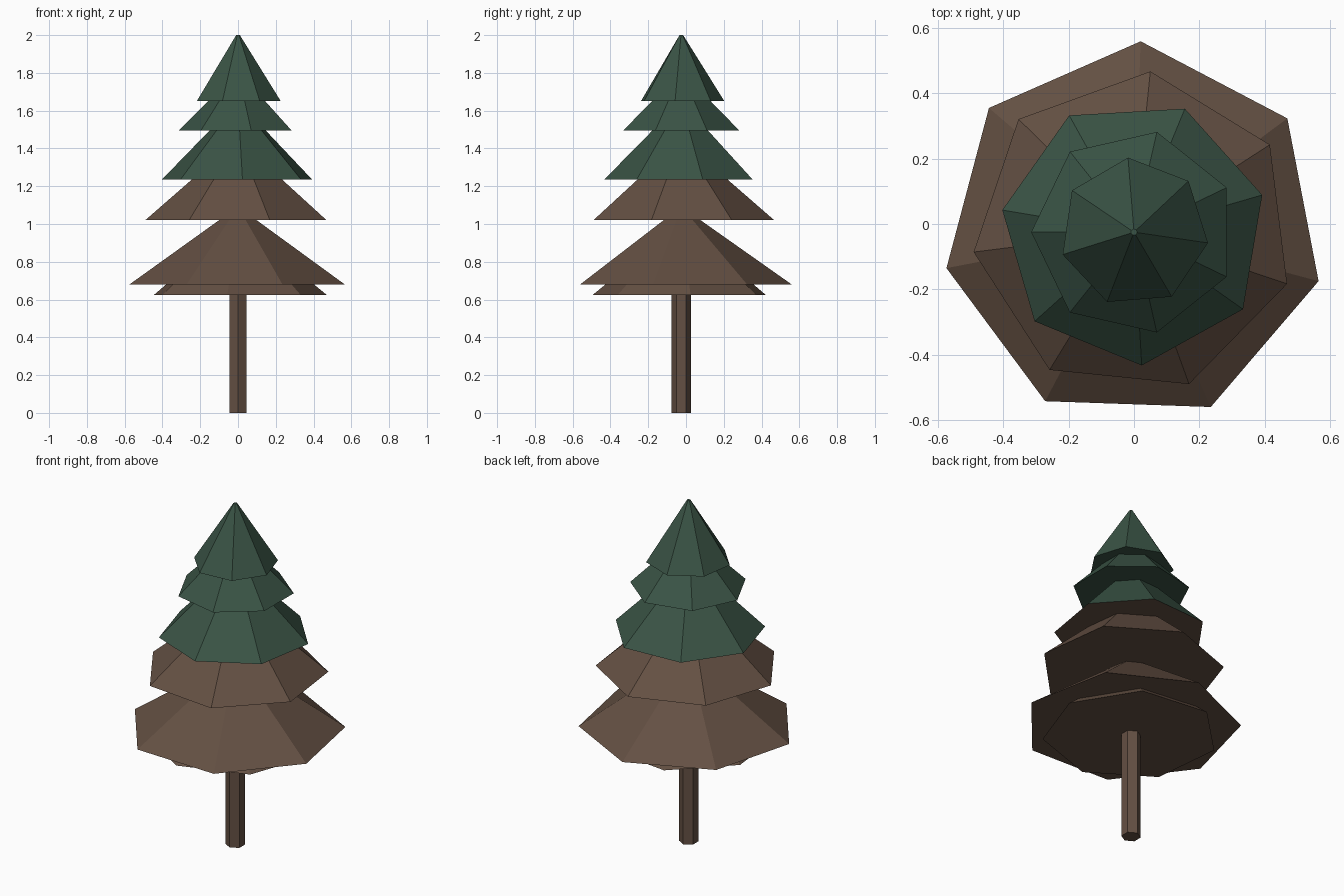
import bpy, bmesh
from math import cos, sin, radians, tau

if "Cube" in bpy.data.objects:
    bpy.data.objects.remove(bpy.data.objects["Cube"])

CY = -0.025  # tree axis sits slightly forward


def material(name, rgb):
    m = bpy.data.materials.new(name)
    m.diffuse_color = (*rgb, 1)
    m.use_nodes = True
    m.node_tree.nodes["Principled BSDF"].inputs["Base Color"].default_value = m.diffuse_color
    return m


bark = material("brown", (0.127, 0.08, 0.056))
needles = material("green", (0.042, 0.088, 0.06))


def frustum(name, sides, r0, r1, z0, z1, angle, side_mat, base_mat):
    """Closed tapered prism, first corner at the given angle (degrees)."""
    bm = bmesh.new()
    rings = []
    for r, z in ((r0, z0), (r1, z1)):
        rings.append([bm.verts.new((r * cos(radians(angle) + tau * i / sides),
                                    CY + r * sin(radians(angle) + tau * i / sides), z))
                      for i in range(sides)])
    low, high = rings
    base = bm.faces.new(low[::-1])
    base.material_index = 1
    bm.faces.new(high)
    for i in range(sides):
        j = (i + 1) % sides
        bm.faces.new((low[i], low[j], high[j], high[i]))
    mesh = bpy.data.meshes.new(name)
    bm.to_mesh(mesh)
    bm.free()
    mesh.materials.append(side_mat)
    mesh.materials.append(base_mat)
    obj = bpy.data.objects.new(name, mesh)
    bpy.context.collection.objects.link(obj)


# Trunk
frustum("trunk", 6, 0.052, 0.052, 0, 0.7, 90, bark, bark)

# Branch tiers: radius, bottom, top, corner angle, side colour, underside colour
tiers = [
    (0.472, 0.625, 1.00, 6, bark, bark),
    (0.585, 0.68, 1.085, 88, bark, bark),
    (0.495, 1.02, 1.44, 84.2, bark, bark),
    (0.409, 1.235, 1.64, 67.6, needles, bark),
    (0.315, 1.495, 1.80, 77.1, needles, needles),
    (0.229, 1.65, 2.00, 94.6, needles, needles),
]
for n, (r, z0, z1, a, side, base) in enumerate(tiers, 1):
    frustum(f"branch_tier_{n}", 7, r, 0.01, z0, z1, a, side, base)
